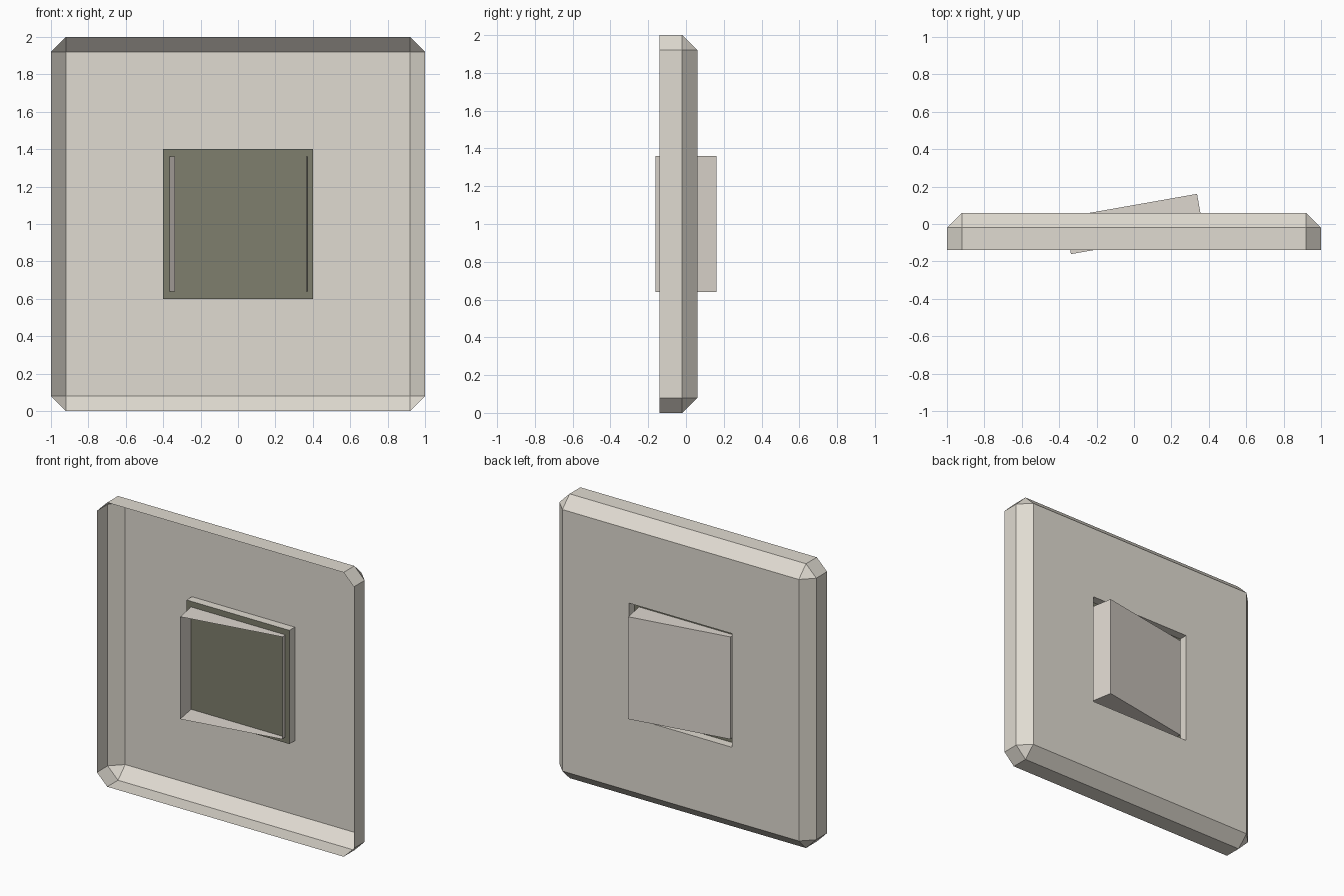
import bpy, bmesh, math
from mathutils import Matrix, Vector

if "Cube" in bpy.data.objects:
    bpy.data.objects.remove(bpy.data.objects["Cube"])


def srgb(r, g, b):
    lin = [c / 255 / 12.92 if c <= 10 else ((c / 255 + 0.055) / 1.055) ** 2.4 for c in (r, g, b)]
    return (*lin, 1.0)


def material(name, rgb):
    m = bpy.data.materials.new(name)
    m.diffuse_color = srgb(*rgb)
    m.use_nodes = True
    m.node_tree.nodes["Principled BSDF"].inputs["Base Color"].default_value = m.diffuse_color
    return m


def make_object(name, bm, mat):
    bmesh.ops.recalc_face_normals(bm, faces=bm.faces)
    me = bpy.data.meshes.new(name)
    bm.to_mesh(me)
    bm.free()
    me.materials.append(mat)
    ob = bpy.data.objects.new(name, me)
    bpy.context.collection.objects.link(ob)
    return ob


def bridge(bm, a, b):
    n = len(a)
    for i in range(n):
        j = (i + 1) % n
        bm.faces.new((a[i], a[j], b[j], b[i]))


ivory = material("warm ivory", (224, 219, 209))
cream = material("pale grey cream", (222, 215, 207))
olive = material("dark olive grey", (126, 126, 109))

CZ = 1.0                      # height of the plate centre
CORNERS = [(1, 1), (-1, 1), (-1, -1), (1, -1)]


def square(bm, half, y):
    return [bm.verts.new((sx * half, y, CZ + sz * half)) for sx, sz in CORNERS]


def octagon(bm, half, cut, y):
    ring = []
    for sx, sz in CORNERS:
        pts = [(sx * half, sz * (half - cut)), (sx * (half - cut), sz * half)]
        if sx * sz < 0:
            pts.reverse()
        ring += [bm.verts.new((x, y, CZ + z)) for x, z in pts]
    return ring


# Wall plate: open shell with cut corners, chamfered rim and a recessed opening
bm = bmesh.new()
rim = octagon(bm, 1.0, 0.08, -0.14)
edge = octagon(bm, 1.0, 0.08, -0.02)
face = square(bm, 0.92, 0.06)
hole = square(bm, 0.40, 0.06)
recess = square(bm, 0.40, 0.0)
bridge(bm, rim, edge)
for i in range(4):
    j = (i + 1) % 4
    bm.faces.new((edge[2 * i], edge[2 * i + 1], face[i]))
    bm.faces.new((edge[2 * i + 1], edge[2 * j], face[j], face[i]))
bridge(bm, face, hole)
bridge(bm, hole, recess)
make_object("wall_plate", bm, ivory)

# Dark panel at the bottom of the recess, facing +y
bm = bmesh.new()
f = bm.faces.new(square(bm, 0.40, 0.0))
panel = make_object("recess_panel", bm, olive)
if panel.data.polygons[0].normal.y < 0:
    panel.data.flip_normals()

# Tilted rocker: box open at the -y side
bm = bmesh.new()
bmesh.ops.create_cube(bm, size=1.0, matrix=Matrix.Diagonal((0.72, 0.20, 0.72, 1)))
bm.normal_update()
bmesh.ops.delete(bm, geom=[f for f in bm.faces if f.normal.y < -0.9], context='FACES_ONLY')
bm.transform(Matrix.Translation(Vector((0, 0, CZ))) @ Matrix.Rotation(math.radians(10), 4, 'Z'))
make_object("rocker", bm, cream)
